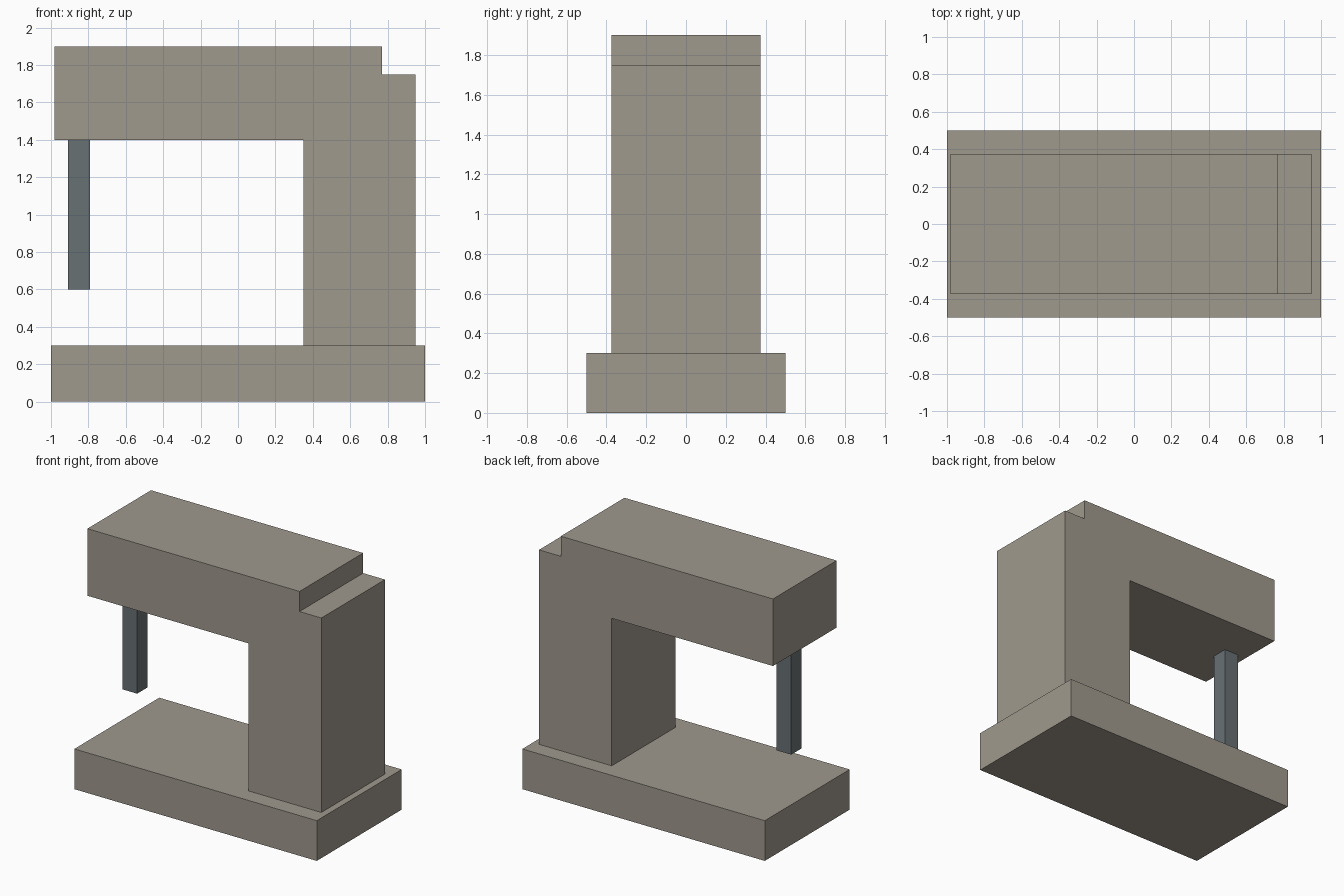
import bpy, bmesh

if "Cube" in bpy.data.objects:
    bpy.data.objects.remove(bpy.data.objects["Cube"])


def material(name, color):
    mat = bpy.data.materials.new(name)
    mat.diffuse_color = (*color, 1.0)
    mat.use_nodes = True
    mat.node_tree.nodes["Principled BSDF"].inputs["Base Color"].default_value = mat.diffuse_color
    return mat


def extrude_profile(name, profile, half_depth, mat):
    """Extrude an x/z outline symmetrically along y."""
    bm = bmesh.new()
    face = bm.faces.new([bm.verts.new((x, -half_depth, z)) for x, z in profile])
    extruded = bmesh.ops.extrude_face_region(bm, geom=[face])["geom"]
    moved = [v for v in extruded if isinstance(v, bmesh.types.BMVert)]
    bmesh.ops.translate(bm, verts=moved, vec=(0, 2 * half_depth, 0))
    bmesh.ops.recalc_face_normals(bm, faces=bm.faces)
    mesh = bpy.data.meshes.new(name)
    bm.to_mesh(mesh)
    bm.free()
    mesh.materials.append(mat)
    obj = bpy.data.objects.new(name, mesh)
    bpy.context.collection.objects.link(obj)
    return obj


def rectangle(x0, x1, z0, z1):
    return [(x0, z0), (x1, z0), (x1, z1), (x0, z1)]


casing = material("casing", (0.35, 0.32, 0.27))
metal = material("metal", (0.14, 0.165, 0.175))

# Flat bed
extrude_profile("base", rectangle(-1.0, 1.0, 0.0, 0.3), 0.5, casing)

# Column and overhanging arm in one piece, with a step at the top rear
extrude_profile("column_and_arm", [
    (0.35, 0.3), (0.95, 0.3), (0.95, 1.75), (0.77, 1.75),
    (0.77, 1.9), (-0.98, 1.9), (-0.98, 1.4), (0.35, 1.4),
], 0.375, casing)

# Square bar hanging under the arm
extrude_profile("hanging_bar", rectangle(-0.91, -0.79, 0.6, 1.4), 0.06, metal)
